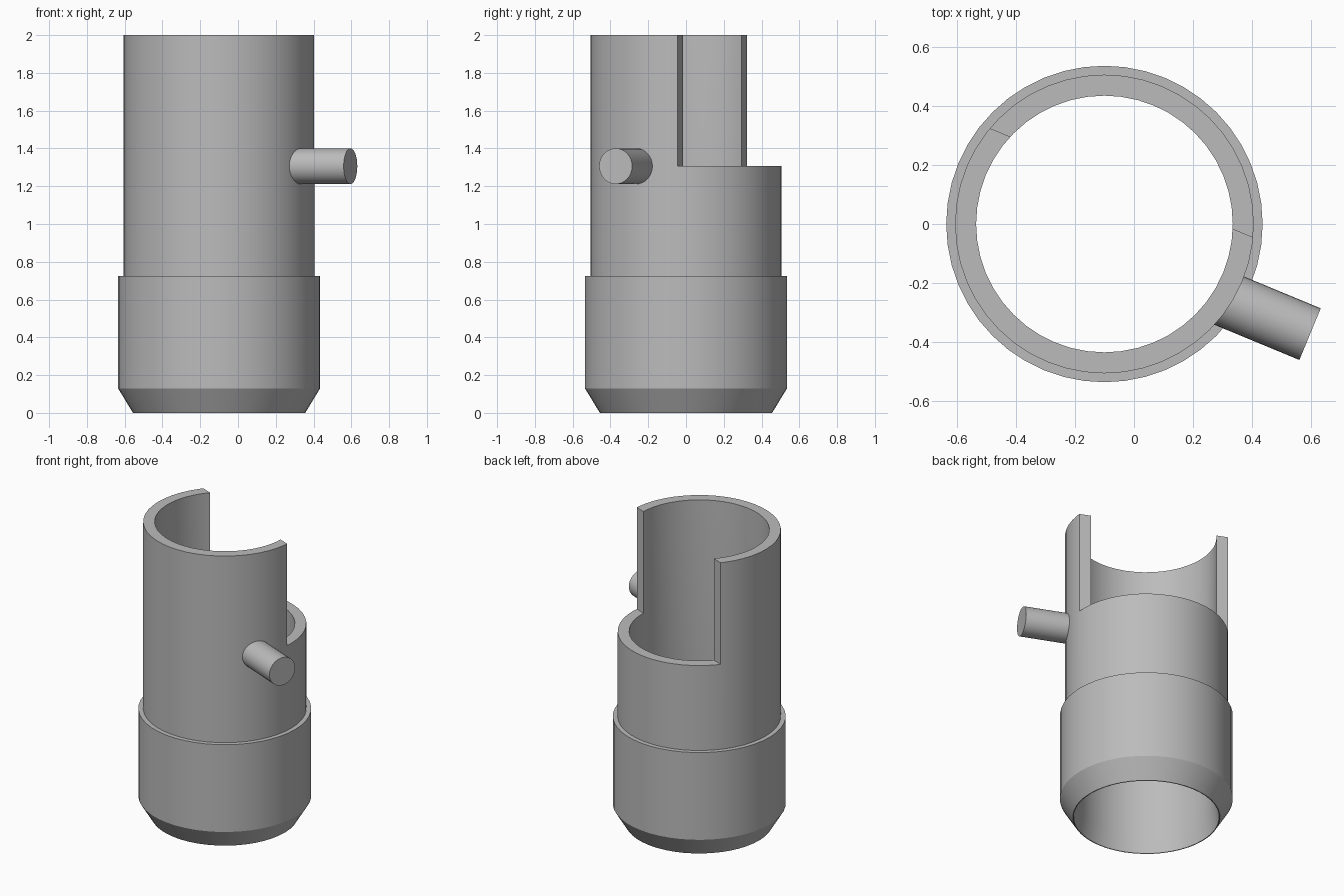
import bpy
import bmesh
import math
from mathutils import Matrix, Vector

if "Cube" in bpy.data.objects:
    bpy.data.objects.remove(bpy.data.objects["Cube"], do_unlink=True)

CENTRE_X = -0.1
TILT = math.radians(-22.5)   # heading of the peg and of the cut face
SEGMENTS = 48

metal = bpy.data.materials.new("grey metal")
metal.use_nodes = True
grey = (0.5, 0.5, 0.5, 1)
metal.diffuse_color = grey
metal.node_tree.nodes["Principled BSDF"].inputs["Base Color"].default_value = grey


def add_object(name, bm):
    bmesh.ops.recalc_face_normals(bm, faces=bm.faces)
    mesh = bpy.data.meshes.new(name)
    bm.to_mesh(mesh)
    bm.free()
    mesh.materials.append(metal)
    obj = bpy.data.objects.new(name, mesh)
    bpy.context.collection.objects.link(obj)
    return obj


def activate(obj):
    bpy.ops.object.select_all(action="DESELECT")
    obj.select_set(True)
    bpy.context.view_layer.objects.active = obj


def lathe(name, profile):
    """Spin a closed (radius, height) profile about the body axis."""
    bm = bmesh.new()
    verts = [bm.verts.new((CENTRE_X + r, 0, z)) for r, z in profile]
    edges = [bm.edges.new((a, b)) for a, b in zip(verts, verts[1:] + verts[:1])]
    bmesh.ops.spin(bm, geom=verts + edges, cent=(CENTRE_X, 0, 0), axis=(0, 0, 1),
                   angle=math.tau, steps=SEGMENTS, use_merge=True)
    bmesh.ops.remove_doubles(bm, verts=bm.verts, dist=0.0001)
    return add_object(name, bm)


# Hollow sleeve with a thicker, chamfered collar at the foot
sleeve = lathe("sleeve", [
    (0.456, 0), (0.535, 0.13), (0.535, 0.726), (0.505, 0.726),
    (0.505, 2), (0.434, 2), (0.434, 0.13), (0.45, 0),
])

# Cut one side of the upper sleeve away along a slanted plane
turn = Matrix.Translation((CENTRE_X, 0, 0)) @ Matrix.Rotation(TILT, 4, "Z")
bm = bmesh.new()
bmesh.ops.create_cube(bm, size=1, matrix=turn
                      @ Matrix.Translation((0, 0.151 + 0.5, 1.306 + 0.5))
                      @ Matrix.Diagonal((2, 1, 1, 1)))
cutter = add_object("opening_cutter", bm)
cutter.hide_render = True
cut = sleeve.modifiers.new("opening", "BOOLEAN")
cut.operation = "DIFFERENCE"
cut.solver = "EXACT"
cut.object = cutter
activate(sleeve)
bpy.ops.object.modifier_apply(modifier=cut.name)
bpy.data.objects.remove(cutter, do_unlink=True)

# Side peg, rooted inside the sleeve wall
start, end = 0.44, 0.785
bm = bmesh.new()
bmesh.ops.create_cone(bm, cap_ends=True, segments=32, radius1=0.0945, radius2=0.0945,
                      depth=end - start, matrix=turn
                      @ Matrix.Translation(Vector(((start + end) / 2, -0.078, 1.306)))
                      @ Matrix.Rotation(math.pi / 2, 4, "Y"))
peg = add_object("side_peg", bm)

for obj in (sleeve, peg):
    activate(obj)
    bpy.ops.object.shade_smooth_by_angle(angle=math.radians(25))
